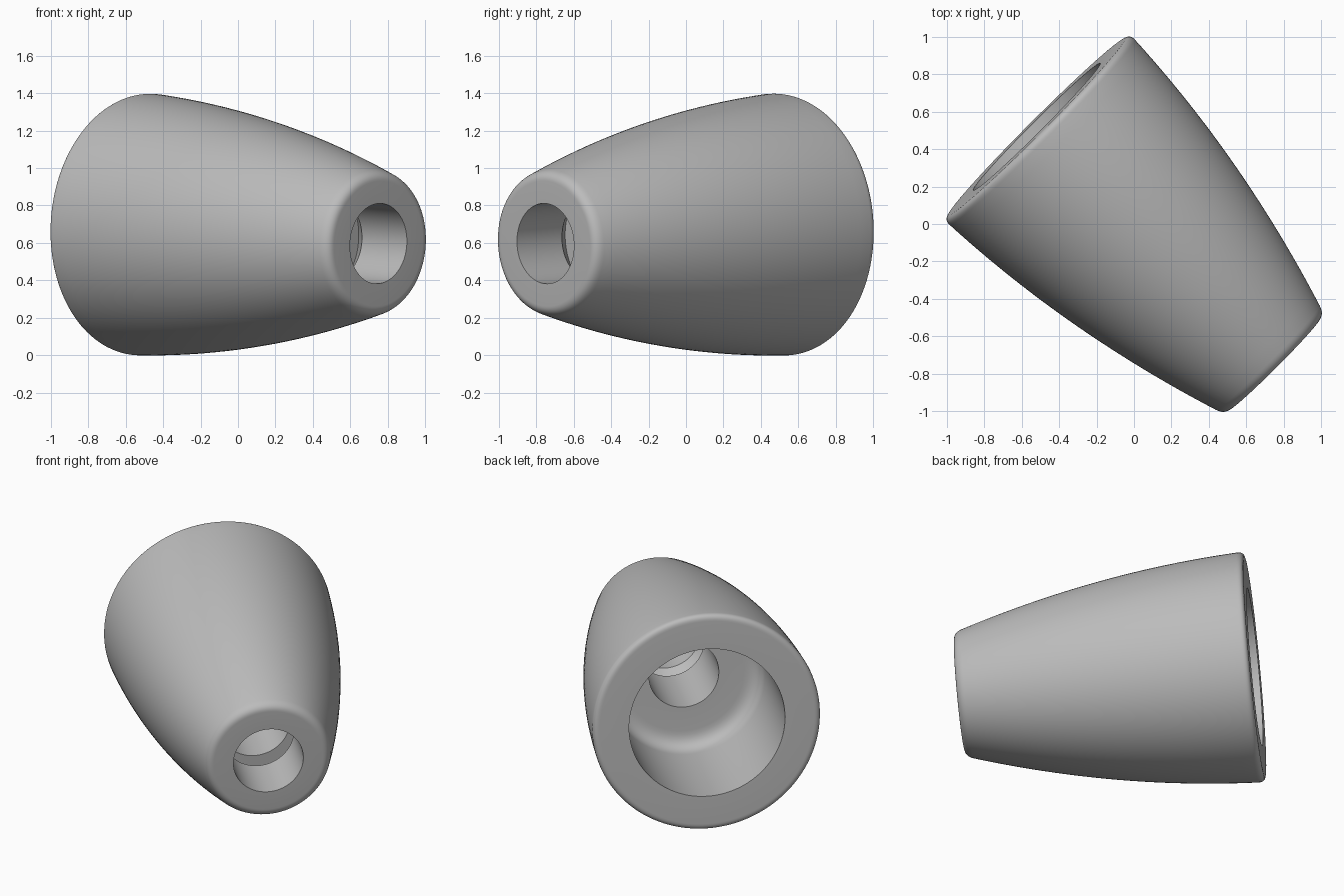
import bpy, bmesh, math
from mathutils import Vector, Matrix

cube = bpy.data.objects.get("Cube")
if cube:
    bpy.data.objects.remove(cube, do_unlink=True)

SEGMENTS = 128
LENGTH = 1.80
TILT = math.radians(3.3)


def corner(a, b, c, steps=8):
    """Rounded corner from a to c, pulled toward b."""
    a, b, c = Vector(a), Vector(b), Vector(c)
    pts = []
    for i in range(steps + 1):
        t = i / steps
        pts.append(a * (1 - t) ** 2 + b * 2 * t * (1 - t) + c * t * t)
    return pts


def barrel(t):
    """Outer radius at distance t from the wide end."""
    return 0.702 - 0.04 * t - 0.078 * t * t


# Closed profile of (radius, distance along the axis)
near, far = 0.04, LENGTH - 0.05
profile = corner((0.66, 0), (0.702, 0), (barrel(near), near))
profile += [Vector((barrel(t), t)) for t in
            (near + (far - near) * i / 24 for i in range(1, 24))]
profile += corner((barrel(far), far), (barrel(LENGTH), LENGTH), (0.335, LENGTH))
# Front hole, flared inner groove, and narrow passage
HOLE = 0.215
profile += [Vector(p) for p in ((HOLE, LENGTH), (HOLE, LENGTH - 0.34),
                                (0.32, LENGTH - 0.47), (HOLE, LENGTH - 0.47),
                                (HOLE, 0.81))]
# Wide rear bore with a rounded floor
profile += corner((0.37, 0.81), (0.48, 0.81), (0.48, 0.70))
profile.append(Vector((0.48, 0)))

# Revolve the profile
bm = bmesh.new()
rings = []
for s in range(SEGMENTS):
    a = 2 * math.pi * s / SEGMENTS
    rings.append([bm.verts.new((p.x * math.cos(a), p.x * math.sin(a), p.y))
                  for p in profile])
n = len(profile)
for s in range(SEGMENTS):
    r0, r1 = rings[s], rings[(s + 1) % SEGMENTS]
    for i in range(n):
        j = (i + 1) % n
        bm.faces.new((r0[i], r1[i], r1[j], r0[j]))
bmesh.ops.recalc_face_normals(bm, faces=bm.faces)

# Lay the axis diagonally, dipping slightly toward the narrow end
axis = Vector((math.cos(TILT), -math.cos(TILT), -math.sin(TILT) * math.sqrt(2)))
turn = axis.to_track_quat('Z', 'Y').to_matrix().to_4x4()
bm.transform(Matrix.Translation((-0.52, 0.52, 0.70)) @ turn)

mesh = bpy.data.meshes.new("tapered_sleeve")
bm.to_mesh(mesh)
bm.free()
sleeve = bpy.data.objects.new("tapered_sleeve", mesh)
bpy.context.collection.objects.link(sleeve)

grey = bpy.data.materials.new("plain_grey")
grey.use_nodes = True
color = (0.5, 0.5, 0.5, 1)
grey.diffuse_color = color
grey.node_tree.nodes["Principled BSDF"].inputs["Base Color"].default_value = color
mesh.materials.append(grey)

bpy.context.view_layer.objects.active = sleeve
sleeve.select_set(True)
bpy.ops.object.shade_smooth_by_angle(angle=math.radians(30))
